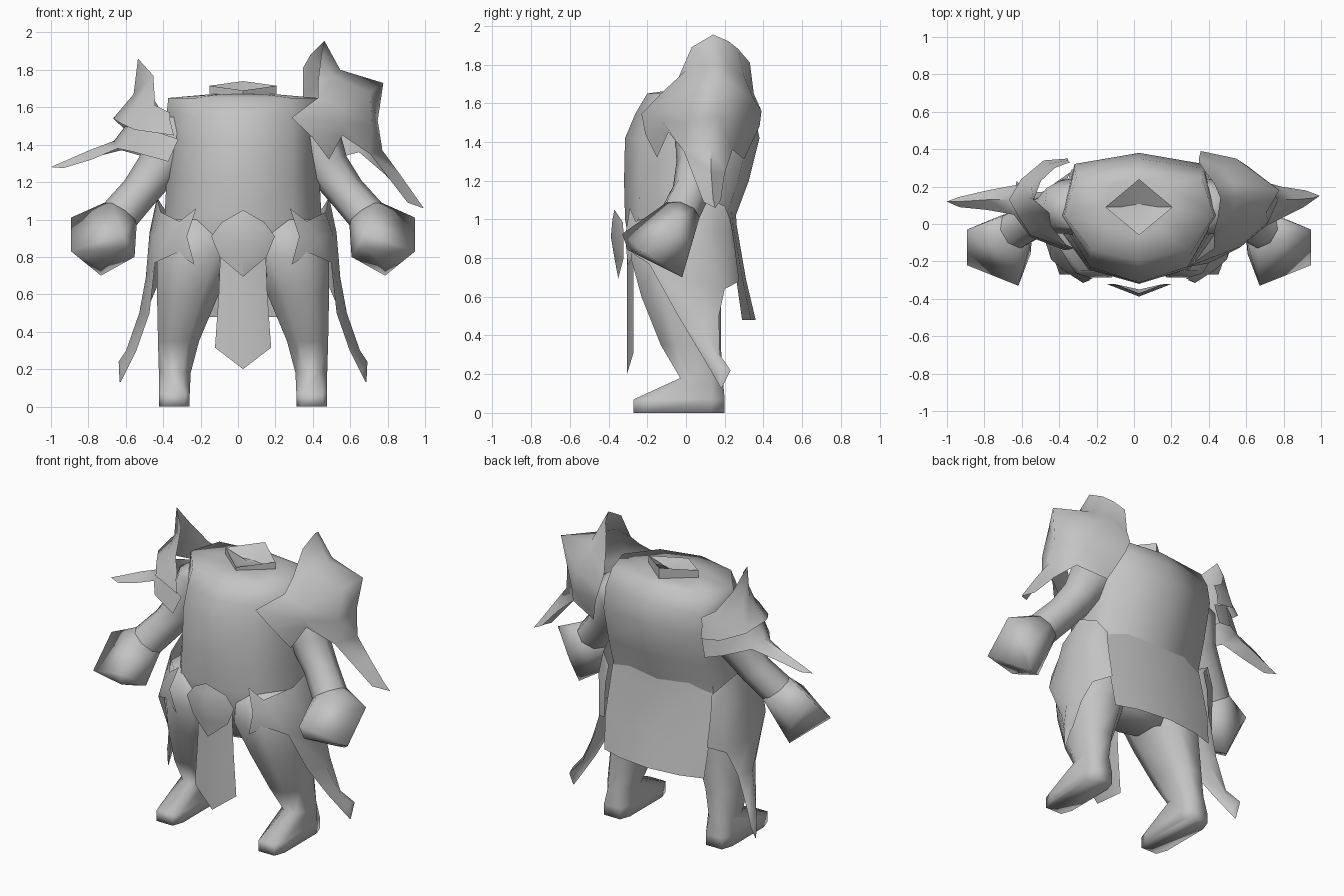
import bpy, bmesh, math
from mathutils import Vector

CX = 0.027  # body centre line
grey = bpy.data.materials.new("plain_grey")
grey.diffuse_color = (0.55, 0.55, 0.55, 1)


def finish(name, bm, sheet=False, angle=70):
    """Orient the faces, make the object and shade it."""
    bmesh.ops.remove_doubles(bm, verts=bm.verts, dist=0.0005)
    bmesh.ops.recalc_face_normals(bm, faces=bm.faces)
    if sheet:
        out = sum(f.normal.dot(f.calc_center_median() * Vector((1, 1, 0)) - Vector((CX, 0.05, 0)))
                  * f.calc_area() for f in bm.faces)
        if out < 0:
            bmesh.ops.reverse_faces(bm, faces=bm.faces)
    me = bpy.data.meshes.new(name)
    bm.to_mesh(me)
    bm.free()
    me.materials.append(grey)
    ob = bpy.data.objects.new(name, me)
    bpy.context.collection.objects.link(ob)
    bpy.ops.object.select_all(action='DESELECT')
    ob.select_set(True)
    bpy.context.view_layer.objects.active = ob
    bpy.ops.object.shade_smooth_by_angle(angle=math.radians(angle))
    return ob


def place(p, s):
    return (CX + s * p[0], p[1], p[2])


def loft(name, rings, s=1, angle=70):
    """Closed solid through equal-length rings."""
    bm = bmesh.new()
    vs = [[bm.verts.new(place(p, s)) for p in r] for r in rings]
    n = len(vs[0])
    for a, b in zip(vs, vs[1:]):
        for i in range(n):
            bm.faces.new((a[i], a[(i + 1) % n], b[(i + 1) % n], b[i]))
    bm.faces.new(vs[0])
    bm.faces.new(vs[-1])
    return finish(name, bm, angle=angle)


def sheet(name, grids, s=1, angle=70):
    """Open plate made of one or more grids of points that share edges."""
    bm = bmesh.new()
    for rows in grids:
        vs = [[bm.verts.new(place(p, s)) for p in r] for r in rows]
        for a, b in zip(vs, vs[1:]):
            for i in range(len(a) - 1):
                bm.faces.new((a[i], a[i + 1], b[i + 1], b[i]))
    return finish(name, bm, True, angle)


# Torso: eight-sided rings (height, half width, front y, back y)
def torso_ring(z, w, f, b):
    m, d = (f + b) / 2, (b - f) / 2
    return [(0, f, z), (0.64 * w, f + 0.25 * d, z), (w, m, z), (0.84 * w, b - 0.17 * d, z),
            (0, b, z), (-0.84 * w, b - 0.17 * d, z), (-w, m, z), (-0.64 * w, f + 0.25 * d, z)]


loft("torso", [torso_ring(*r) for r in (
    (0.61, 0.18, -0.12, 0.12), (0.70, 0.34, -0.22, 0.17), (0.82, 0.43, -0.285, 0.20),
    (1.0, 0.42, -0.315, 0.25), (1.2, 0.41, -0.32, 0.325), (1.42, 0.41, -0.315, 0.38),
    (1.55, 0.41, -0.26, 0.35), (1.65, 0.40, -0.20, 0.29), (1.67, 0.17, -0.06, 0.24))], angle=120)

# Neck collar: diamond with a sunken floor
diamond = ((0, -0.06, 1.69), (0.18, 0.09, 1.715), (0, 0.24, 1.74), (-0.18, 0.09, 1.715))
loft("neck", [[(x, y, 1.62) for x, y, z in diamond], diamond,
              [(x * 0.6, 0.09 + (y - 0.09) * 0.12, 1.675) for x, y, z in diamond]], angle=35)

# Back skirt growing out of the torso (height, half width, centre y, edge y)
sheet("back_skirt", [[[(-w, e, z), (-0.6 * w, (2 * c + e) / 3, z), (0, c, z),
                       (0.6 * w, (2 * c + e) / 3, z), (w, e, z)] for z, w, c, e in (
    (1.07, 0.355, 0.255, 0.19), (0.97, 0.365, 0.262, 0.205), (0.69, 0.375, 0.31, 0.26),
    (0.48, 0.36, 0.36, 0.29))]])

# Front cloth and belt plate
sheet("front_cloth", [[[(-w, -0.27, z), (0, -0.305, zc), (w, -0.27, z)] for z, zc, w in (
    (0.86, 0.86, 0.12), (0.6, 0.6, 0.13), (0.315, 0.2, 0.15))]])
sheet("belt_plate", [[[(-w, y + 0.06 * k, z), (0, y, zc), (w, y + 0.06 * k, z)]
                      for z, zc, w, y, k in (
    (1.05, 1.05, 0.001, -0.37, 0), (0.985, 1.0, 0.115, -0.38, 0.9), (0.91, 0.91, 0.17, -0.388, 1.1),
    (0.80, 0.80, 0.125, -0.37, 0.8), (0.695, 0.695, 0.001, -0.35, 0))]])


# Legs: boxes with cut corners (height, x range, y range)
def leg_ring(z, x0, x1, y0, y1, c=0.27):
    a, b = (x1 - x0) * c, (y1 - y0) * c
    return [(x0 + a, y0, z), (x1 - a, y0, z), (x1, y0 + b, z), (x1, y1 - b, z),
            (x1 - a, y1, z), (x0 + a, y1, z), (x0, y1 - b, z), (x0, y0 + b, z)]


def arm_ring(x, y, z, r):
    u, v = Vector((0.82, 0, 0.57)), Vector((0.2, 0.95, -0.2))
    return [tuple(Vector((x, y, z)) + r * (math.cos(t) * u + math.sin(t) * v))
            for t in (i * math.tau / 8 for i in range(8))]


# Fist corners
fist = [(0.92, -0.03, 1.01), (0.92, -0.22, 0.83), (0.645, -0.33, 0.925), (0.66, -0.30, 0.84),
        (0.58, -0.16, 0.80), (0.76, -0.02, 0.70), (0.76, -0.11, 0.745), (0.80, 0.02, 0.84)]

for s, side in ((1, "left"), (-1, "right")):
    loft(side + "_leg", [leg_ring(*r) for r in (
        (0.0, 0.285, 0.45, -0.27, 0.20, 0.15), (0.07, 0.285, 0.45, -0.27, 0.20, 0.15),
        (0.18, 0.28, 0.45, -0.03, 0.19), (0.35, 0.235, 0.455, -0.13, 0.18),
        (0.6, 0.13, 0.46, -0.23, 0.18), (0.8, 0.03, 0.46, -0.285, 0.20),
        (1.0, 0.04, 0.415, -0.25, 0.19))], s, angle=120)

    wrist = arm_ring(0.655, -0.03, 1.03, 0.105)
    loft(side + "_arm", [arm_ring(*r) for r in (
        (0.25, 0.09, 1.49, 0.16), (0.38, 0.09, 1.42, 0.155), (0.46, 0.06, 1.27, 0.115),
        (0.55, 0.03, 1.15, 0.102))] + [wrist], s, angle=80)

    bm = bmesh.new()
    for p in wrist + fist:
        bm.verts.new(place(p, s))
    bmesh.ops.convex_hull(bm, input=bm.verts)
    finish(side + "_fist", bm, angle=100)

    # Hip guard wrapping the hip, with a long tail
    low = [(0.26, -0.30, 0.76), (0.36, -0.27, 0.82), (0.47, -0.19, 0.77),
           (0.52, 0.03, 0.69), (0.46, 0.20, 0.64), (0.37, 0.275, 0.68)]
    sheet(side + "_hip_guard", [
        [[(0.25, -0.29, 1.06), (0.34, -0.26, 0.99), (0.44, -0.1, 1.04), (0.46, 0.08, 1.12),
          (0.43, 0.2, 1.07), (0.37, 0.23, 1.0)],
         [(0.30, -0.315, 0.91), (0.40, -0.25, 0.9), (0.48, -0.09, 0.92), (0.50, 0.07, 0.93),
          (0.45, 0.22, 0.93), (0.38, 0.25, 0.88)],
         low],
        [low[2:5],
         [(0.50, -0.04, 0.5), (0.555, 0.07, 0.5), (0.52, 0.17, 0.5)],
         [(0.57, 0.08, 0.3), (0.625, 0.13, 0.3), (0.59, 0.175, 0.3)],
         [(0.63, 0.15, 0.18), (0.665, 0.18, 0.24), (0.655, 0.23, 0.22)],
         [(0.655, 0.18, 0.13), (0.66, 0.181, 0.13), (0.658, 0.185, 0.13)]]], s)

# Large shoulder guard: raised collar, dome and drooping spike
rim = [(0.46, -0.15, 1.32), (0.53, -0.09, 1.45), (0.68, -0.01, 1.35), (0.745, 0.13, 1.37),
       (0.62, 0.24, 1.36), (0.43, 0.30, 1.31)]
sheet("large_shoulder_guard", [
    [[(0.40, -0.04, 1.73), (0.42, 0.03, 1.89), (0.435, 0.14, 1.955), (0.40, 0.22, 1.92),
      (0.36, 0.27, 1.88), (0.32, 0.33, 1.81)],
     [(0.40, -0.13, 1.65), (0.48, 0.0, 1.77), (0.52, 0.14, 1.80), (0.50, 0.22, 1.78),
      (0.44, 0.30, 1.74), (0.32, 0.35, 1.65)],
     [(0.26, -0.23, 1.545), (0.52, -0.13, 1.6), (0.68, 0.06, 1.68), (0.75, 0.18, 1.73),
      (0.52, 0.35, 1.62), (0.33, 0.39, 1.56)],
     [(0.37, -0.21, 1.44), (0.54, -0.125, 1.51), (0.69, 0.01, 1.50), (0.72, 0.16, 1.53),
      (0.58, 0.31, 1.47), (0.36, 0.38, 1.48)],
     rim],
    [rim[2:5],
     [(0.78, 0.04, 1.22), (0.84, 0.13, 1.24), (0.76, 0.2, 1.24)],
     [(0.88, 0.09, 1.09), (0.935, 0.14, 1.105), (0.89, 0.18, 1.10)],
     [(0.965, 0.15, 1.06), (0.966, 0.151, 1.06), (0.965, 0.152, 1.06)]]])

# Small shoulder guard: upper plate with a raised point, lower plate with a spike
sheet("small_shoulder_upper_plate", [
    [[(0.39, -0.11, 1.57), (0.47, -0.01, 1.61), (0.48, 0.06, 1.77), (0.562, 0.13, 1.86),
      (0.525, 0.23, 1.72), (0.45, 0.30, 1.60), (0.37, 0.33, 1.55)],
     [(0.39, -0.12, 1.53), (0.53, -0.04, 1.55), (0.58, 0.06, 1.60), (0.585, 0.14, 1.67),
      (0.58, 0.21, 1.60), (0.49, 0.32, 1.54), (0.38, 0.34, 1.50)],
     [(0.37, -0.14, 1.45), (0.58, -0.06, 1.48), (0.645, 0.04, 1.51), (0.695, 0.13, 1.54),
      (0.63, 0.24, 1.48), (0.51, 0.34, 1.44), (0.38, 0.35, 1.42)]]], -1)
edge = [(0.40, -0.14, 1.31), (0.58, -0.07, 1.36), (0.67, 0.05, 1.38), (0.69, 0.13, 1.42),
        (0.65, 0.21, 1.37), (0.51, 0.31, 1.33), (0.40, 0.34, 1.30)]
sheet("small_shoulder_lower_plate", [
    [[(0.345, -0.13, 1.43), (0.53, -0.05, 1.49), (0.60, 0.04, 1.49), (0.63, 0.13, 1.50),
      (0.59, 0.22, 1.48), (0.48, 0.31, 1.46), (0.37, 0.33, 1.42)], edge],
    [edge[2:5],
     [(0.81, 0.075, 1.32), (0.81, 0.13, 1.375), (0.81, 0.18, 1.33)],
     [(0.96, 0.09, 1.275), (0.96, 0.12, 1.31), (0.96, 0.145, 1.28)],
     [(1.026, 0.119, 1.28), (1.027, 0.12, 1.281), (1.026, 0.121, 1.28)]]], -1)
